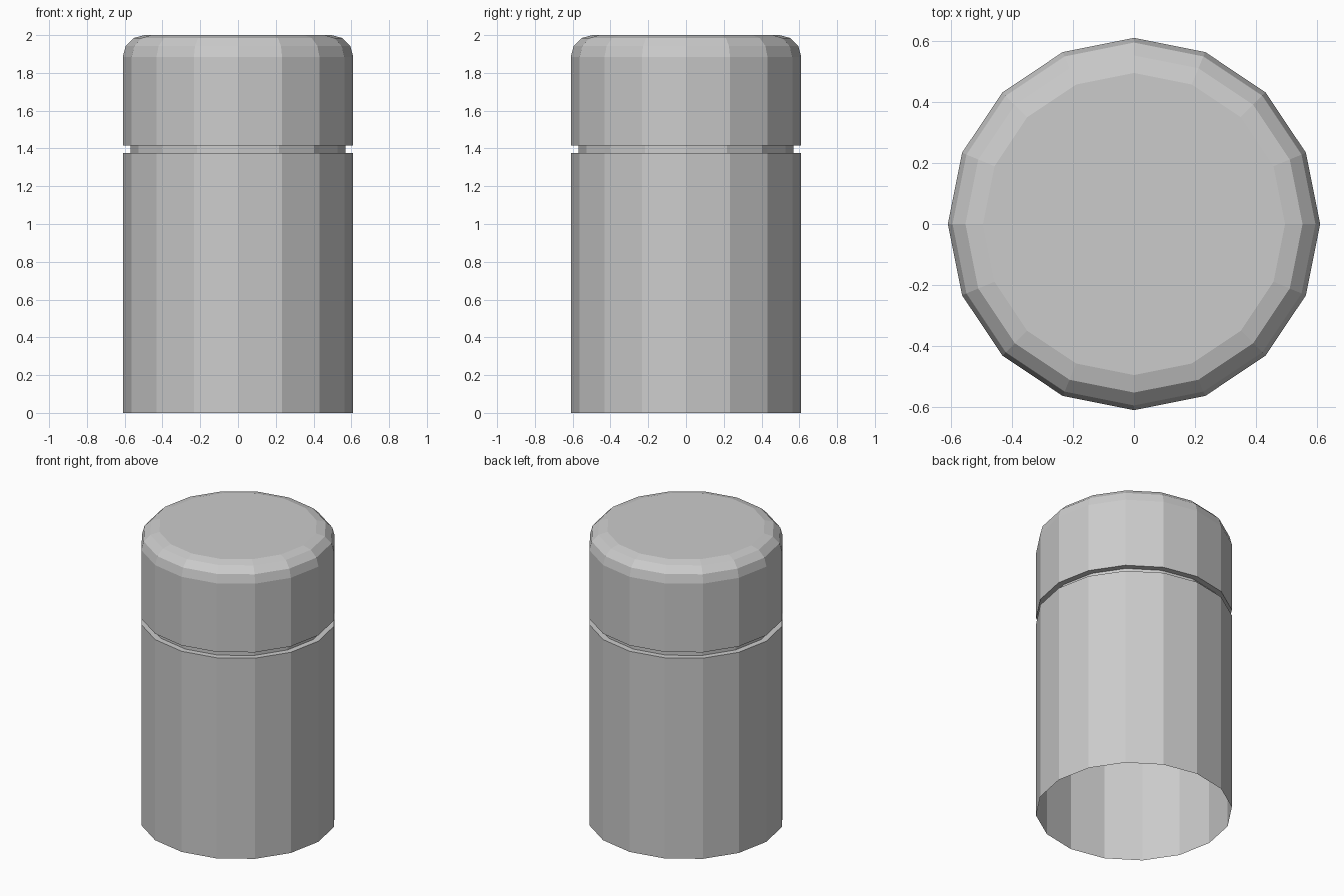
import bpy, bmesh, math

if "Cube" in bpy.data.objects:
    bpy.data.objects.remove(bpy.data.objects["Cube"])

SIDES = 16
R, NECK_R = 0.61, 0.57        # outer and groove radius
Z_BODY, Z_LID = 1.375, 1.415  # groove bottom and top
BEVEL = 0.115                 # rounding of the lid edge

grey = bpy.data.materials.new("light_grey")
grey.diffuse_color = (0.6, 0.6, 0.6, 1)
grey.use_nodes = True
grey.node_tree.nodes["Principled BSDF"].inputs["Base Color"].default_value = grey.diffuse_color


def lathe(name, profile, cap_top=False):
    """Revolve (radius, z) points into a faceted shell, open at the bottom."""
    bm = bmesh.new()
    rings = [[bm.verts.new((r * math.cos(2 * math.pi * i / SIDES),
                            r * math.sin(2 * math.pi * i / SIDES), z))
              for i in range(SIDES)] for r, z in profile]
    for low, high in zip(rings, rings[1:]):
        for i in range(SIDES):
            j = (i + 1) % SIDES
            bm.faces.new((low[i], low[j], high[j], high[i]))
    if cap_top:
        bm.faces.new(rings[-1])
    mesh = bpy.data.meshes.new(name)
    bm.to_mesh(mesh)
    bm.free()
    mesh.materials.append(grey)
    obj = bpy.data.objects.new(name, mesh)
    bpy.context.collection.objects.link(obj)
    return obj


# Open-bottomed body with the shoulder running in to the groove
lathe("body", [(R, 0), (R, Z_BODY), (NECK_R, Z_BODY)])

# Recessed neck between body and lid
lathe("neck", [(NECK_R, Z_BODY), (NECK_R, Z_LID)])

# Lid with a three-step rounded top edge
edge = [(R - BEVEL + BEVEL * math.cos(math.radians(a)),
         2 - BEVEL + BEVEL * math.sin(math.radians(a))) for a in (0, 30, 60, 90)]
lathe("lid", [(NECK_R, Z_LID), (R, Z_LID)] + edge, cap_top=True)
